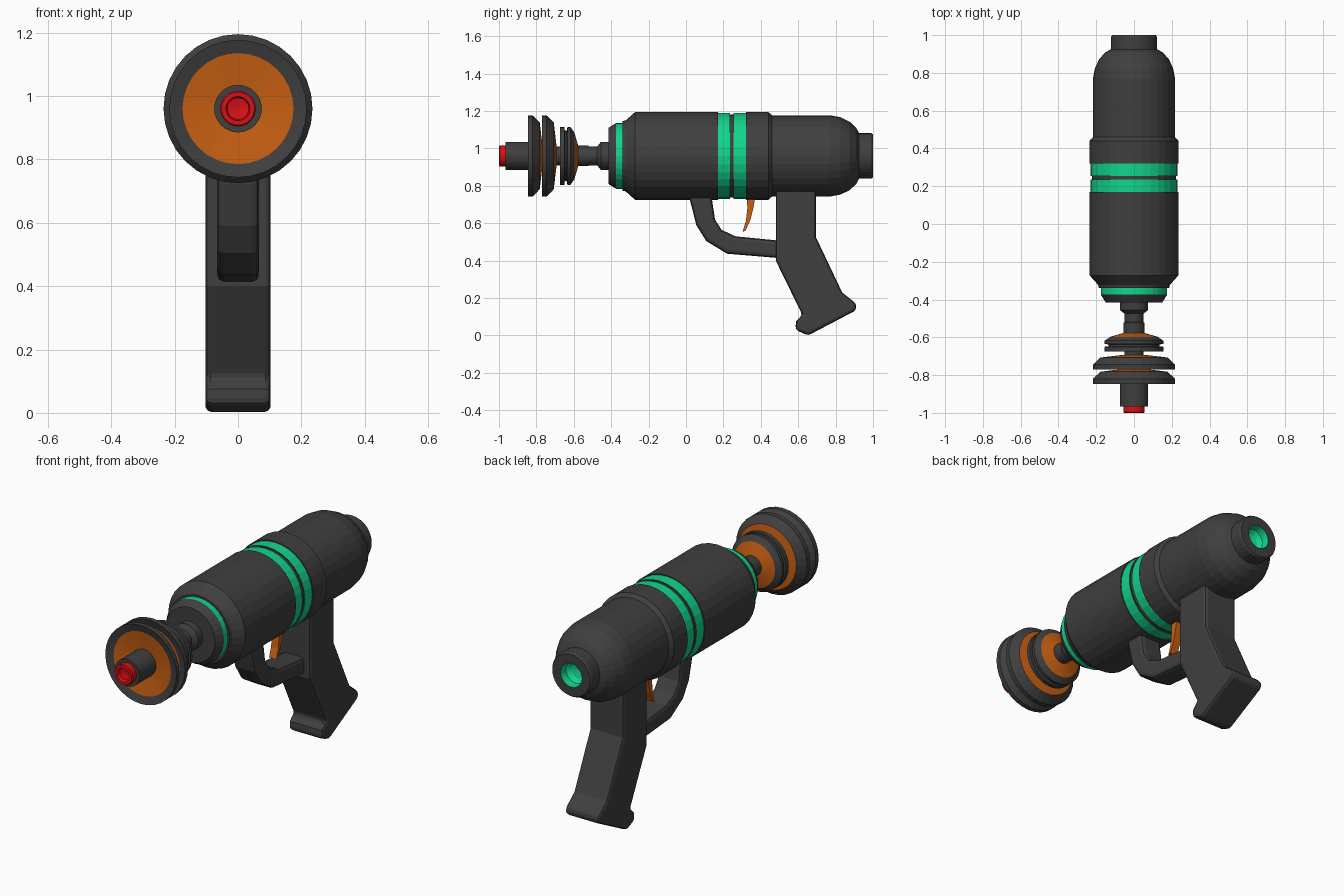
import bpy, bmesh, math

if "Cube" in bpy.data.objects:
    bpy.data.objects.remove(bpy.data.objects["Cube"])

AXIS_Z = 0.96
SIDES = 32


def material(name, rgb):
    m = bpy.data.materials.new(name)
    m.diffuse_color = (*rgb, 1)
    m.use_nodes = True
    m.node_tree.nodes["Principled BSDF"].inputs["Base Color"].default_value = m.diffuse_color
    return m


MATS = [material("dark grey", (0.05, 0.05, 0.05)),
        material("green", (0.006, 0.66, 0.26)),
        material("orange", (0.57, 0.115, 0.006)),
        material("red", (0.72, 0.005, 0.009))]
DARK, GREEN, ORANGE, RED = range(4)


def finish(bm, name):
    bmesh.ops.recalc_face_normals(bm, faces=bm.faces)
    me = bpy.data.meshes.new(name)
    bm.to_mesh(me)
    bm.free()
    for m in MATS:
        me.materials.append(m)
    ob = bpy.data.objects.new(name, me)
    bpy.context.collection.objects.link(ob)
    return ob


def lathe(name, profile):
    """Spin (y, radius, colour of the band leading to the next point) about the barrel axis."""
    bm = bmesh.new()
    rings = []
    for y, r, _ in profile:
        if r == 0:
            rings.append([bm.verts.new((0, y, AXIS_Z))] * SIDES)
        else:
            rings.append([bm.verts.new((r * math.sin(2 * math.pi * i / SIDES), y,
                                        AXIS_Z + r * math.cos(2 * math.pi * i / SIDES)))
                          for i in range(SIDES)])
    for k in range(len(rings) - 1):
        a, b = rings[k], rings[k + 1]
        for i in range(SIDES):
            j = (i + 1) % SIDES
            f = bm.faces.new(list(dict.fromkeys((a[i], a[j], b[j], b[i]))))
            f.material_index = profile[k][2]
    return finish(bm, name)


def plate(name, outline, half, colour, bevel):
    """Extrude a (y, z) side outline across x and chamfer its edges."""
    bm = bmesh.new()
    left = [bm.verts.new((-half, y, z)) for y, z in outline]
    right = [bm.verts.new((half, y, z)) for y, z in outline]
    bm.faces.new(left)
    bm.faces.new(right[::-1])
    n = len(outline)
    for i in range(n):
        j = (i + 1) % n
        bm.faces.new((left[i], right[i], right[j], left[j]))
    for f in bm.faces:
        f.material_index = colour
    ob = finish(bm, name)
    if bevel:
        mod = ob.modifiers.new("chamfer", 'BEVEL')
        mod.width = bevel
        mod.segments = 2
        mod.limit_method = 'ANGLE'
        mod.angle_limit = math.radians(50)
    return ob


# Main body, from the nose plate back to the recessed tail
lathe("body", [
    (-0.415, 0, DARK), (-0.415, 0.15, DARK), (-0.373, 0.176, GREEN),
    (-0.34, 0.176, DARK), (-0.34, 0.186, DARK), (-0.322, 0.19, DARK),
    (-0.272, 0.235, DARK), (0.17, 0.235, DARK), (0.17, 0.229, GREEN),
    (0.235, 0.229, DARK), (0.235, 0.222, DARK), (0.255, 0.222, DARK),
    (0.255, 0.229, GREEN), (0.32, 0.229, DARK), (0.32, 0.235, DARK),
    (0.44, 0.235, DARK), (0.46, 0.217, DARK), (0.77, 0.217, DARK),
    (0.825, 0.207, DARK), (0.875, 0.183, DARK), (0.91, 0.15, DARK),
    (0.925, 0.122, DARK), (0.99, 0.122, DARK), (1.0, 0.115, DARK),
    (1.0, 0.065, GREEN), (0.96, 0.06, GREEN), (0.94, 0.04, GREEN), (0.93, 0, GREEN)])

# Barrel neck and rod
lathe("barrel_rod", [
    (-0.40, 0, DARK), (-0.40, 0.075, DARK), (-0.455, 0.075, DARK),
    (-0.475, 0.05, DARK), (-0.52, 0.05, DARK), (-0.522, 0.055, DARK),
    (-0.60, 0.055, DARK), (-0.60, 0.05, DARK), (-0.83, 0.05, DARK), (-0.83, 0, DARK)])

# Small double fin
lathe("small_fin", [
    (-0.578, 0, ORANGE), (-0.578, 0.06, ORANGE), (-0.597, 0.125, DARK),
    (-0.618, 0.155, DARK), (-0.634, 0.155, DARK), (-0.638, 0.135, DARK),
    (-0.648, 0.135, DARK), (-0.65, 0.155, DARK), (-0.674, 0.155, DARK),
    (-0.674, 0.12, DARK), (-0.665, 0, DARK)])

# Two large dish fins
for label, y in (("rear", -0.771), ("front", -0.846)):
    lathe(label + "_dish_fin", [
        (y + 0.078, 0, ORANGE), (y + 0.078, 0.06, ORANGE), (y + 0.064, 0.178, DARK),
        (y + 0.026, 0.217, DARK), (y, 0.217, DARK),
        (y + 0.012, 0.175, ORANGE), (y + 0.035, 0, ORANGE)])

# Muzzle tube and hollow red tip
lathe("muzzle_tube", [
    (-0.80, 0, DARK), (-0.80, 0.075, DARK), (-0.965, 0.075, DARK), (-0.965, 0, DARK)])
lathe("muzzle_tip", [
    (-0.955, 0, RED), (-0.955, 0.056, RED), (-0.995, 0.056, RED), (-1.0, 0.052, RED),
    (-1.0, 0.038, RED), (-0.98, 0.034, RED), (-0.975, 0, RED)])

# Handle with flared foot
plate("grip", [
    (0.48, 0.81), (0.48, 0.40), (0.622, 0.11), (0.588, 0.075), (0.585, 0.03),
    (0.653, 0.0), (0.91, 0.135), (0.91, 0.17), (0.835, 0.23), (0.695, 0.525),
    (0.695, 0.81)], 0.103, DARK, 0.017)

# Trigger guard
plate("trigger_guard", [
    (0.015, 0.78), (0.022, 0.72), (0.055, 0.59), (0.108, 0.505), (0.22, 0.437),
    (0.52, 0.412), (0.52, 0.505), (0.265, 0.53), (0.19, 0.565), (0.155, 0.62),
    (0.14, 0.72), (0.14, 0.78)], 0.066, DARK, 0.02)

# Curved trigger
plate("trigger", [
    (0.325, 0.77), (0.328, 0.68), (0.32, 0.61), (0.302, 0.555), (0.318, 0.56),
    (0.345, 0.62), (0.362, 0.69), (0.375, 0.77)], 0.022, ORANGE, 0)
